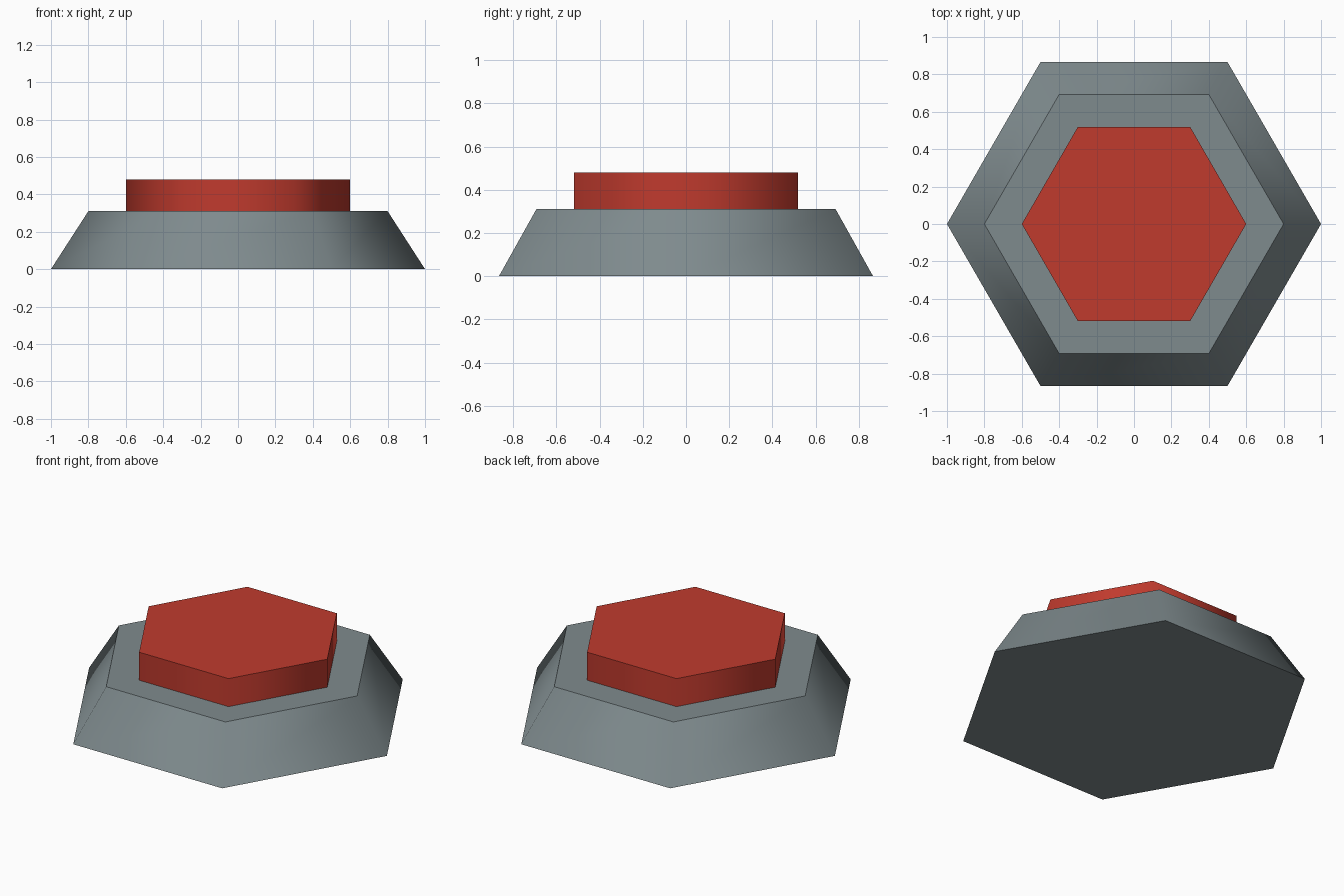
import bpy, bmesh, math

if "Cube" in bpy.data.objects:
    bpy.data.objects.remove(bpy.data.objects["Cube"])


def material(name, rgb):
    mat = bpy.data.materials.new(name)
    mat.diffuse_color = (*rgb, 1.0)
    mat.use_nodes = True
    mat.node_tree.nodes["Principled BSDF"].inputs["Base Color"].default_value = mat.diffuse_color
    return mat


def hex_frustum(name, r_bottom, r_top, z0, z1, mat):
    """Six-sided frustum with corners on the x axis, flat caps, smooth sides."""
    bm = bmesh.new()
    rings = [[bm.verts.new((r * math.cos(i * math.pi / 3),
                            r * math.sin(i * math.pi / 3), z))
              for i in range(6)] for r, z in ((r_bottom, z0), (r_top, z1))]
    low, high = rings
    caps = [bm.faces.new(low[::-1]), bm.faces.new(high)]
    for i in range(6):
        j = (i + 1) % 6
        bm.faces.new((low[i], low[j], high[j], high[i])).smooth = True
    # keep the rims crisp
    for cap in caps:
        for edge in cap.edges:
            edge.smooth = False
    mesh = bpy.data.meshes.new(name)
    bm.to_mesh(mesh)
    bm.free()
    mesh.materials.append(mat)
    obj = bpy.data.objects.new(name, mesh)
    bpy.context.collection.objects.link(obj)
    return obj


grey = material("grey", (0.212, 0.258, 0.27))
red = material("red", (0.527, 0.043, 0.027))

# tapered housing and the raised push button
hex_frustum("base", 1.0, 0.8, 0.0, 0.31, grey)
hex_frustum("button", 0.6, 0.6, 0.31, 0.48, red)
